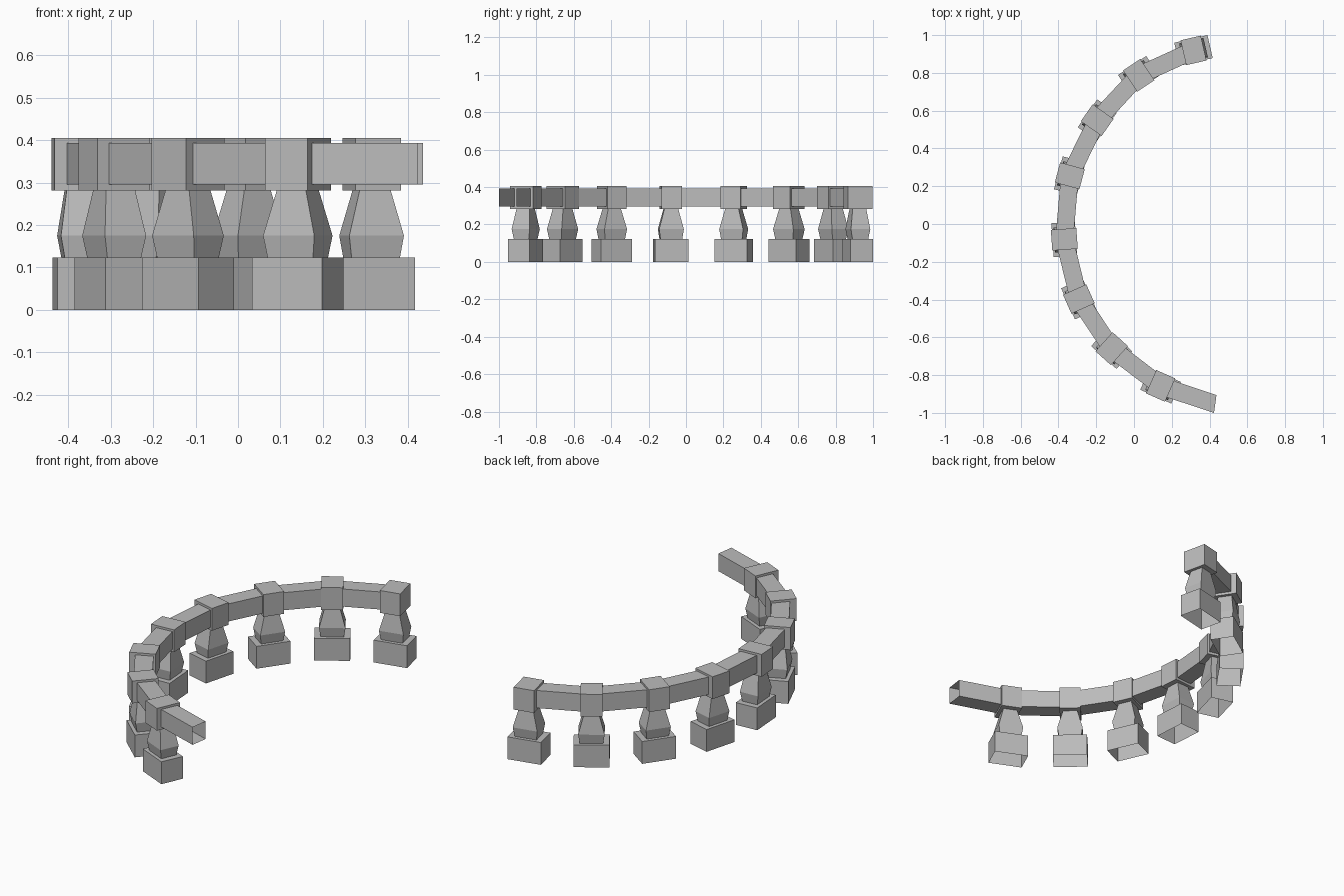
import bpy, bmesh
from math import radians
from mathutils import Matrix, Vector

cube = bpy.data.objects.get("Cube")
if cube:
    bpy.data.objects.remove(cube, do_unlink=True)

stone = bpy.data.materials.new("grey_stone")
stone.use_nodes = True
COLOUR = (0.5, 0.5, 0.5, 1)
stone.diffuse_color = COLOUR
stone.node_tree.nodes["Principled BSDF"].inputs["Base Color"].default_value = COLOUR

# Stations along the curve: x, y, heading in degrees
STATIONS = [
    (0.315, 0.919, 193), (0.025, 0.787, 214), (-0.195, 0.55, 235),
    (-0.34, 0.255, 255), (-0.369, -0.081, 274), (-0.292, -0.397, 294),
    (-0.118, -0.66, 318), (0.141, -0.857, 336), (0.43, -0.953, 352),
]

# Baluster rings: height, length along the rail, depth across it
POST_RINGS = [
    (0.0, 0.18, 0.125), (0.123, 0.18, 0.125),      # plinth
    (0.123, 0.117, 0.087), (0.175, 0.132, 0.106),  # belly
    (0.282, 0.075, 0.075),                         # neck
    (0.282, 0.11, 0.135), (0.405, 0.11, 0.135),    # cap block
]
CORNERS = [(-1, -1), (1, -1), (1, 1), (-1, 1)]


def loft(name, rings, close_end):
    """Skin a run of four-cornered rings into one flat-faced object."""
    bm = bmesh.new()
    loops = [[bm.verts.new(p) for p in ring] for ring in rings]
    for a, b in zip(loops, loops[1:]):
        for i in range(4):
            j = (i + 1) % 4
            bm.faces.new((a[i], a[j], b[j], b[i]))
    if close_end:
        bm.faces.new(loops[-1])
    bmesh.ops.recalc_face_normals(bm, faces=bm.faces)
    mesh = bpy.data.meshes.new(name)
    bm.to_mesh(mesh)
    bm.free()
    mesh.materials.append(stone)
    obj = bpy.data.objects.new(name, mesh)
    bpy.context.collection.objects.link(obj)
    return obj


def frame(x, y, heading):
    return Matrix.Translation((x, y, 0)) @ Matrix.Rotation(radians(heading), 4, "Z")


# Posts: hollow underneath, one per station except the free rail end
post_rings = [[Vector((sx * l / 2, sy * d / 2, z)) for sx, sy in CORNERS]
              for z, l, d in POST_RINGS]
for n, station in enumerate(STATIONS[:-1], 1):
    post = loft(f"post_{n}", post_rings, True)
    post.matrix_world = frame(*station)

# Handrail: open box section swept through every station
RAIL_WIDTH, RAIL_LOW, RAIL_HIGH = 0.095, 0.296, 0.393
section = [Vector((0, side * RAIL_WIDTH / 2, RAIL_HIGH if up > 0 else RAIL_LOW))
           for side, up in CORNERS]
loft("handrail", [[frame(*s) @ p for p in section] for s in STATIONS], False)
